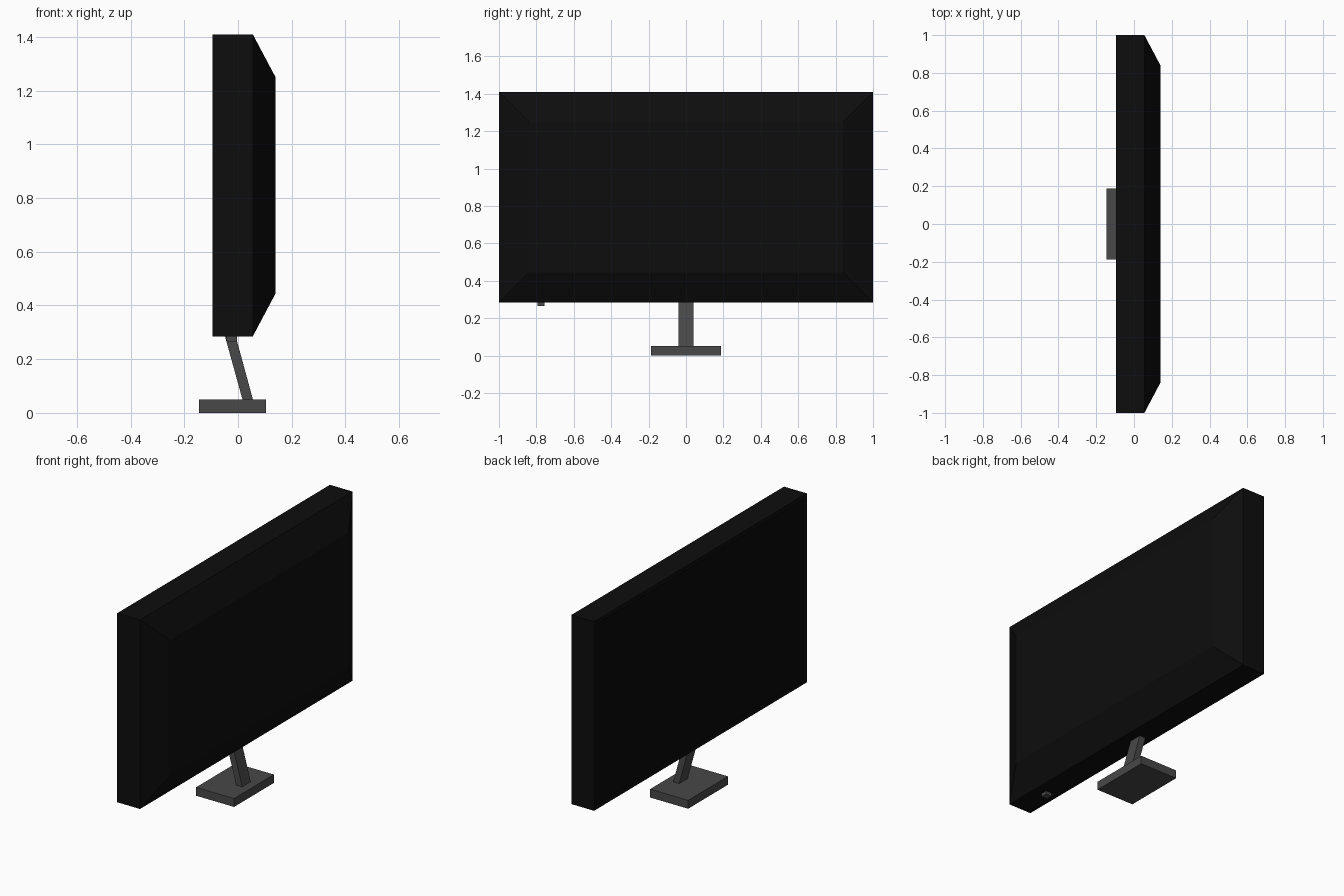
import bpy, bmesh

if "Cube" in bpy.data.objects:
    bpy.data.objects.remove(bpy.data.objects["Cube"], do_unlink=True)


def material(name, value):
    m = bpy.data.materials.new(name)
    m.use_nodes = True
    colour = (value, value, value, 1)
    m.diffuse_color = colour
    m.node_tree.nodes["Principled BSDF"].inputs["Base Color"].default_value = colour
    return m


black = material("black plastic", 0.004)
screen_black = material("screen black", 0.003)
grey = material("dark grey", 0.065)


def loft(name, rings, mats):
    """Closed solid through rings of four corners each."""
    bm = bmesh.new()
    loops = [[bm.verts.new(p) for p in ring] for ring in rings]
    for a, b in zip(loops, loops[1:]):
        for i in range(4):
            j = (i + 1) % 4
            bm.faces.new((a[i], a[j], b[j], b[i]))
    bm.faces.new(loops[0])
    bm.faces.new(loops[-1])
    bmesh.ops.recalc_face_normals(bm, faces=bm.faces)
    mesh = bpy.data.meshes.new(name)
    obj = bpy.data.objects.new(name, mesh)
    for m in mats:
        mesh.materials.append(m)
    bm.to_mesh(mesh)
    bm.free()
    bpy.context.collection.objects.link(obj)
    return obj


def upright(x, inset):
    """Rectangle in the plane of the screen."""
    y, low, high = 1 - inset, 0.285 + inset, 1.41 - inset
    return [(x, -y, low), (x, y, low), (x, y, high), (x, -y, high)]


def level(z, x0, x1, y0, y1):
    return [(x0, y0, z), (x1, y0, z), (x1, y1, z), (x0, y1, z)]


# Housing: recessed screen, thin bezel, straight sides, tapered back
front, edge, back = -0.095, 0.055, 0.14
housing = loft("display_housing", [
    upright(front + 0.006, 0.025), upright(front, 0.025),
    upright(front, 0), upright(edge, 0), upright(back, 0.16)],
    [black, screen_black])
for f in housing.data.polygons:
    if f.normal.x < -0.9 and f.center.x > front + 0.003:
        f.material_index = 1

# Stand: flat foot and leaning neck that runs up into the housing
loft("stand_foot", [level(0, -0.145, 0.105, -0.187, 0.187),
                    level(0.05, -0.145, 0.105, -0.187, 0.187)], [grey])
loft("stand_neck", [level(0.045, 0.018, 0.057, -0.04, 0.04),
                    level(0.32, -0.058, -0.018, -0.04, 0.04)], [grey])

# Small control button under the housing
loft("control_button", [level(0.265, -0.043, -0.004, -0.795, -0.757),
                        level(0.29, -0.043, -0.004, -0.795, -0.757)], [grey])
